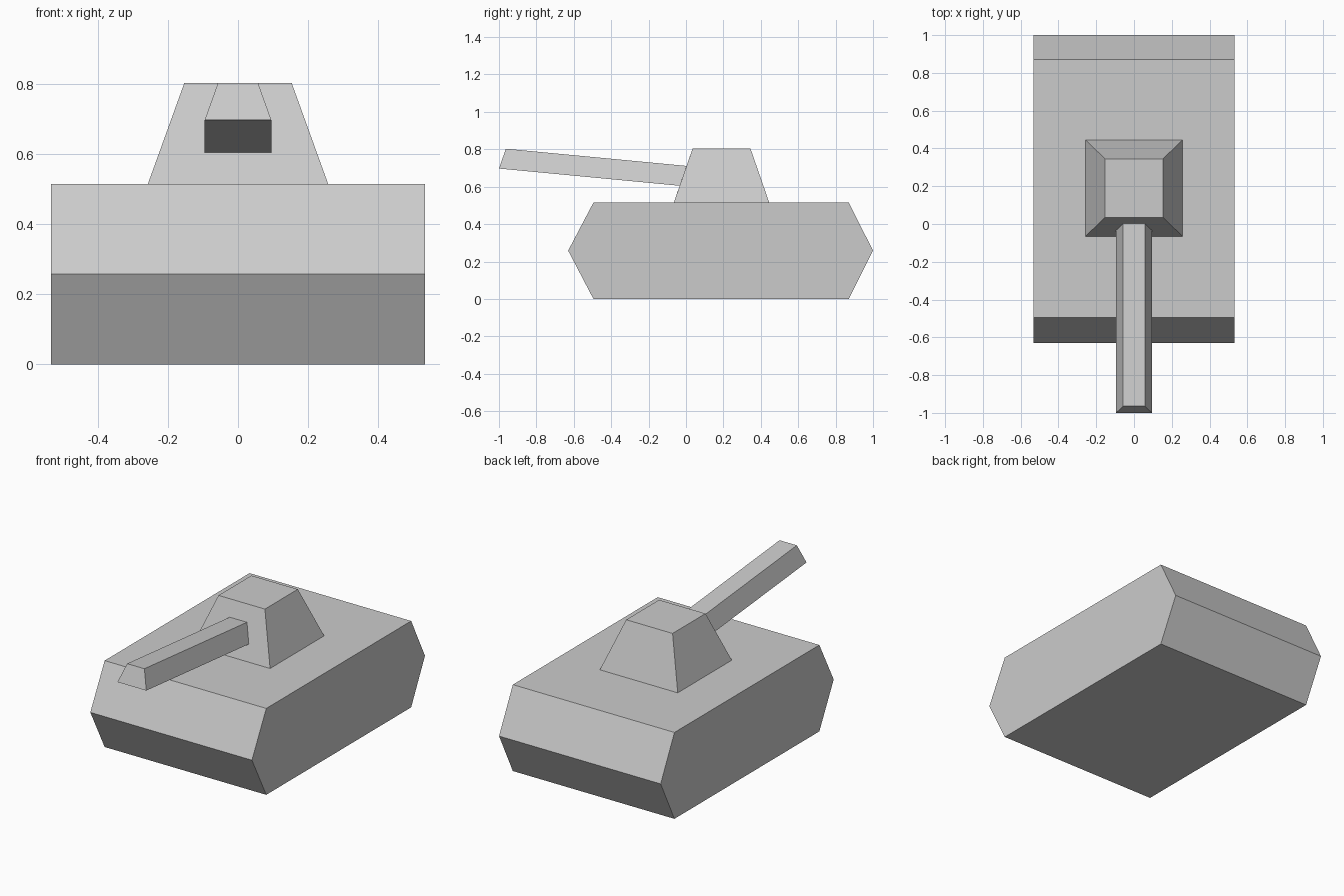
import bpy
import bmesh

if "Cube" in bpy.data.objects:
    bpy.data.objects.remove(bpy.data.objects["Cube"])


def make_object(name, bm):
    bmesh.ops.remove_doubles(bm, verts=bm.verts, dist=1e-5)
    bmesh.ops.recalc_face_normals(bm, faces=bm.faces)
    mesh = bpy.data.meshes.new(name)
    bm.to_mesh(mesh)
    bm.free()
    obj = bpy.data.objects.new(name, mesh)
    bpy.context.collection.objects.link(obj)
    return obj


def loft(bm, rings, cap_start=False, cap_end=False):
    """Join successive rings of points with quads."""
    loops = [[bm.verts.new(p) for p in ring] for ring in rings]
    for a, b in zip(loops, loops[1:]):
        for i in range(len(a)):
            j = (i + 1) % len(a)
            bm.faces.new((a[i], a[j], b[j], b[i]))
    if cap_start:
        bm.faces.new(loops[0])
    if cap_end:
        bm.faces.new(loops[-1])


def trapezoid(low, high):
    """Symmetric quad from two (half width, y, z) edges."""
    (w0, y0, z0), (w1, y1, z1) = low, high
    return [(-w0, y0, z0), (w0, y0, z0), (w1, y1, z1), (-w1, y1, z1)]


# Hull: hexagonal side profile swept across the width
profile = [(-0.63, 0.258), (-0.495, 0.515), (0.87, 0.515),
           (1.0, 0.258), (0.87, 0), (-0.495, 0)]
bm = bmesh.new()
loft(bm, [[(x, y, z) for y, z in profile] for x in (-0.533, 0.533)], True, True)
make_object("hull", bm)

# Turret and gun: back wall to front wall, inset to the gun root, out to the muzzle
bm = bmesh.new()
rear = trapezoid((0.257, 0.445, 0.515), (0.153, 0.345, 0.803))
front = trapezoid((0.257, -0.065, 0.515), (0.153, 0.035, 0.803))
gun_root = trapezoid((0.095, -0.034, 0.605), (0.057, 0.003, 0.711))
muzzle = trapezoid((0.095, -1.0, 0.697), (0.057, -0.963, 0.803))
loft(bm, [rear, front, gun_root, muzzle], True, True)
# The underside rests on the hull, so it stays open
under = [f for f in bm.faces if all(abs(v.co.z - 0.515) < 1e-4 for v in f.verts)]
bmesh.ops.delete(bm, geom=under, context='FACES_ONLY')
make_object("turret_with_gun", bm)
